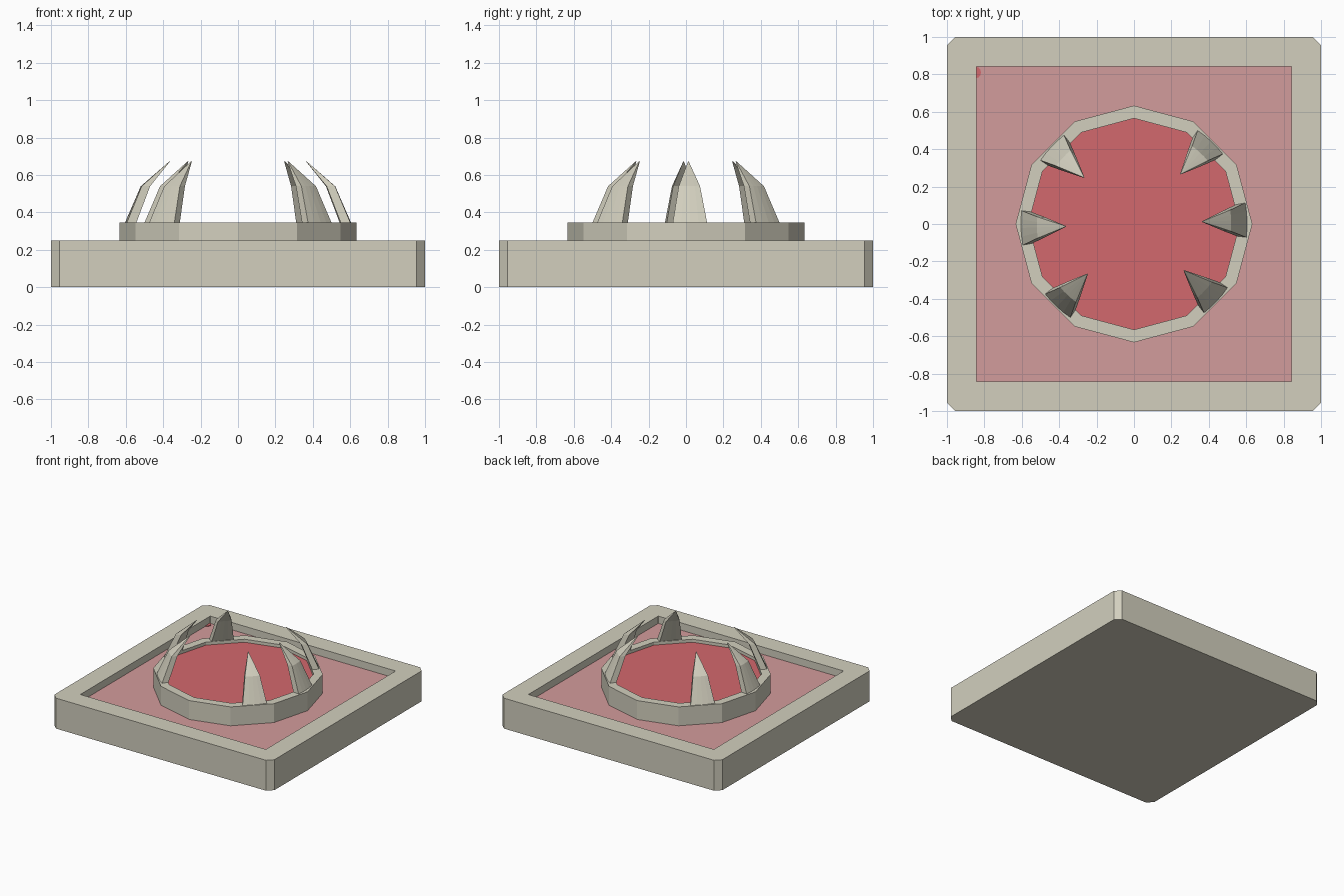
import bpy, bmesh, math

if "Cube" in bpy.data.objects:
    bpy.data.objects.remove(bpy.data.objects["Cube"])


def material(name, rgb):
    m = bpy.data.materials.new(name)
    m.diffuse_color = (*rgb, 1)
    m.use_nodes = True
    m.node_tree.nodes["Principled BSDF"].inputs["Base Color"].default_value = m.diffuse_color
    return m


STONE = material("stone beige", (0.645, 0.624, 0.515))
PINK = material("dusty pink", (0.651, 0.332, 0.332))
RED = material("soft red", (0.651, 0.138, 0.153))


def loft(name, loops, mats, top_index=0):
    """Join equal-sized loops of points and cap both ends."""
    bm = bmesh.new()
    rows = [[bm.verts.new(p) for p in loop] for loop in loops]
    n = len(rows[0])
    for a, b in zip(rows, rows[1:]):
        for i in range(n):
            j = (i + 1) % n
            bm.faces.new((a[i], a[j], b[j], b[i]))
    bm.faces.new(rows[0][::-1])
    bm.faces.new(rows[-1]).material_index = top_index
    bmesh.ops.recalc_face_normals(bm, faces=bm.faces)
    me = bpy.data.meshes.new(name)
    bm.to_mesh(me)
    bm.free()
    for m in mats:
        me.materials.append(m)
    ob = bpy.data.objects.new(name, me)
    bpy.context.collection.objects.link(ob)
    return ob


def square(h, c, z):
    """Square loop of half size h with corners cut by c."""
    k = h - c
    return [(x, y, z) for x, y in ((h, -k), (h, k), (k, h), (-k, h),
                                   (-h, k), (-h, -k), (-k, -h), (k, -h))]


def circle(r, z, n=12):
    return [(r * math.cos(math.tau * i / n), r * math.sin(math.tau * i / n), z)
            for i in range(n)]


# Square tray with cut corners and a recessed pink floor
FLOOR, RIM, RING = 0.19, 0.25, 0.345
loft("base_tray", [square(1, 0.045, 0), square(1, 0.045, RIM),
                   square(0.843, 0.001, RIM), square(0.843, 0.001, FLOOR)],
     [STONE, PINK], 1)

# Twelve-sided ring with a red inner disc
loft("round_ring", [circle(0.633, FLOOR), circle(0.633, RING),
                    circle(0.565, RING), circle(0.565, 0.32)],
     [STONE, RED], 1)

# Curved claws: each row is outer radius, inner radius, half angle, height
ROWS = [(0.607, 0.555, 8.8, RING - 0.005), (0.52, 0.475, 6.3, 0.54),
        (0.368, 0.364, 0.3, 0.672)]
SEGS = 4


def claw_loop(angle, outer, inner, half, z):
    steps = [math.radians(angle + half * (2 * i / SEGS - 1)) for i in range(SEGS + 1)]
    return ([(outer * math.cos(t), outer * math.sin(t), z) for t in steps] +
            [(inner * math.cos(t), inner * math.sin(t), z) for t in reversed(steps)])


for i, angle in enumerate((2, 47, 137, 182, 227, 317)):
    loft(f"claw_{i + 1}", [claw_loop(angle, *row) for row in ROWS], [STONE])

# Tiny red half-round mark at the tray's back left edge
half = [(-0.842 + 0.024 * math.cos(t), 0.81 + 0.03 * math.sin(t))
        for t in (math.pi * (i / 6 - 0.5) for i in range(7))]
loft("edge_mark", [[(x, y, z) for x, y in half] for z in (FLOOR - 0.002, FLOOR + 0.005)],
     [RED])
